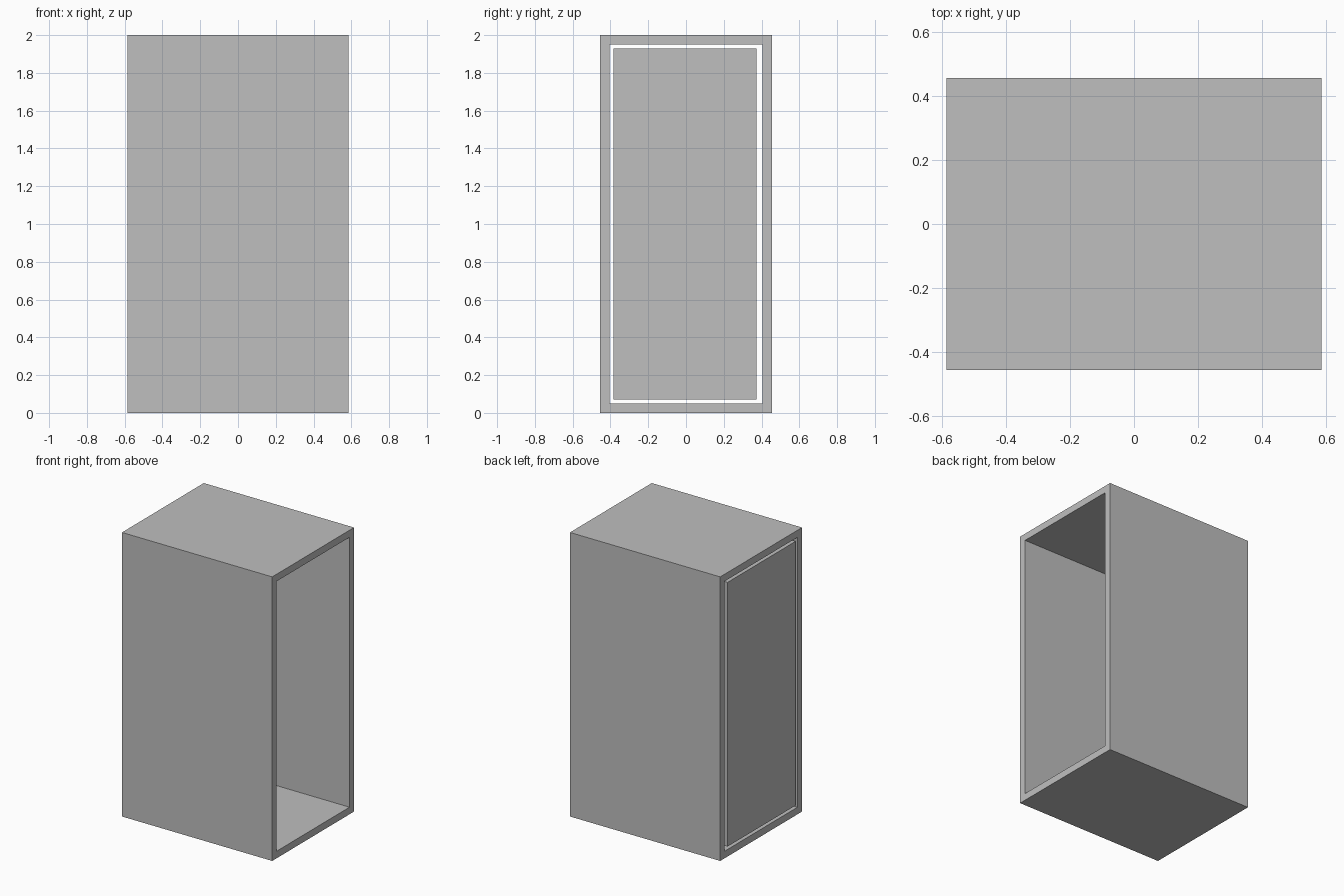
import bpy, bmesh

old = bpy.data.objects.get("Cube")
if old:
    bpy.data.objects.remove(old, do_unlink=True)

HALF_X, HALF_Y, HEIGHT, WALL = 0.585, 0.455, 2.0, 0.05

# Single grey finish
grey = bpy.data.materials.new("light grey")
grey.use_nodes = True
colour = (0.52, 0.52, 0.52, 1)
grey.diffuse_color = colour
grey.node_tree.nodes["Principled BSDF"].inputs["Base Color"].default_value = colour


def finish(name, bm):
    bmesh.ops.recalc_face_normals(bm, faces=bm.faces)
    mesh = bpy.data.meshes.new(name)
    bm.to_mesh(mesh)
    bm.free()
    mesh.materials.append(grey)
    obj = bpy.data.objects.new(name, mesh)
    bpy.context.collection.objects.link(obj)
    return obj


def rectangle(bm, x, y0, y1, z0, z1):
    return [bm.verts.new((x, y, z)) for y, z in
            ((y0, z0), (y1, z0), (y1, z1), (y0, z1))]


# Cabinet shell: rectangular tube, open at both ends
bm = bmesh.new()
inner_y = HALF_Y - WALL
loops = []
for x in (-HALF_X, HALF_X):
    loops.append((rectangle(bm, x, -HALF_Y, HALF_Y, 0, HEIGHT),
                  rectangle(bm, x, -inner_y, inner_y, WALL, HEIGHT - WALL)))
(outer_a, inner_a), (outer_b, inner_b) = loops
for first, second in ((outer_a, outer_b), (inner_a, inner_b),
                      (outer_a, inner_a), (outer_b, inner_b)):
    for i in range(4):
        j = (i + 1) % 4
        bm.faces.new((first[i], first[j], second[j], second[i]))
finish("cabinet_shell", bm)

# Door: flat slab set flush in one end with a small gap all round
bm = bmesh.new()
outside = rectangle(bm, -HALF_X, -0.385, 0.373, 0.07, 1.93)
slab = bm.faces.new(outside)
grown = bmesh.ops.extrude_face_region(bm, geom=[slab], use_keep_orig=True)
moved = [v for v in grown["geom"] if isinstance(v, bmesh.types.BMVert)]
bmesh.ops.translate(bm, verts=moved, vec=(WALL, 0, 0))
finish("door", bm)
